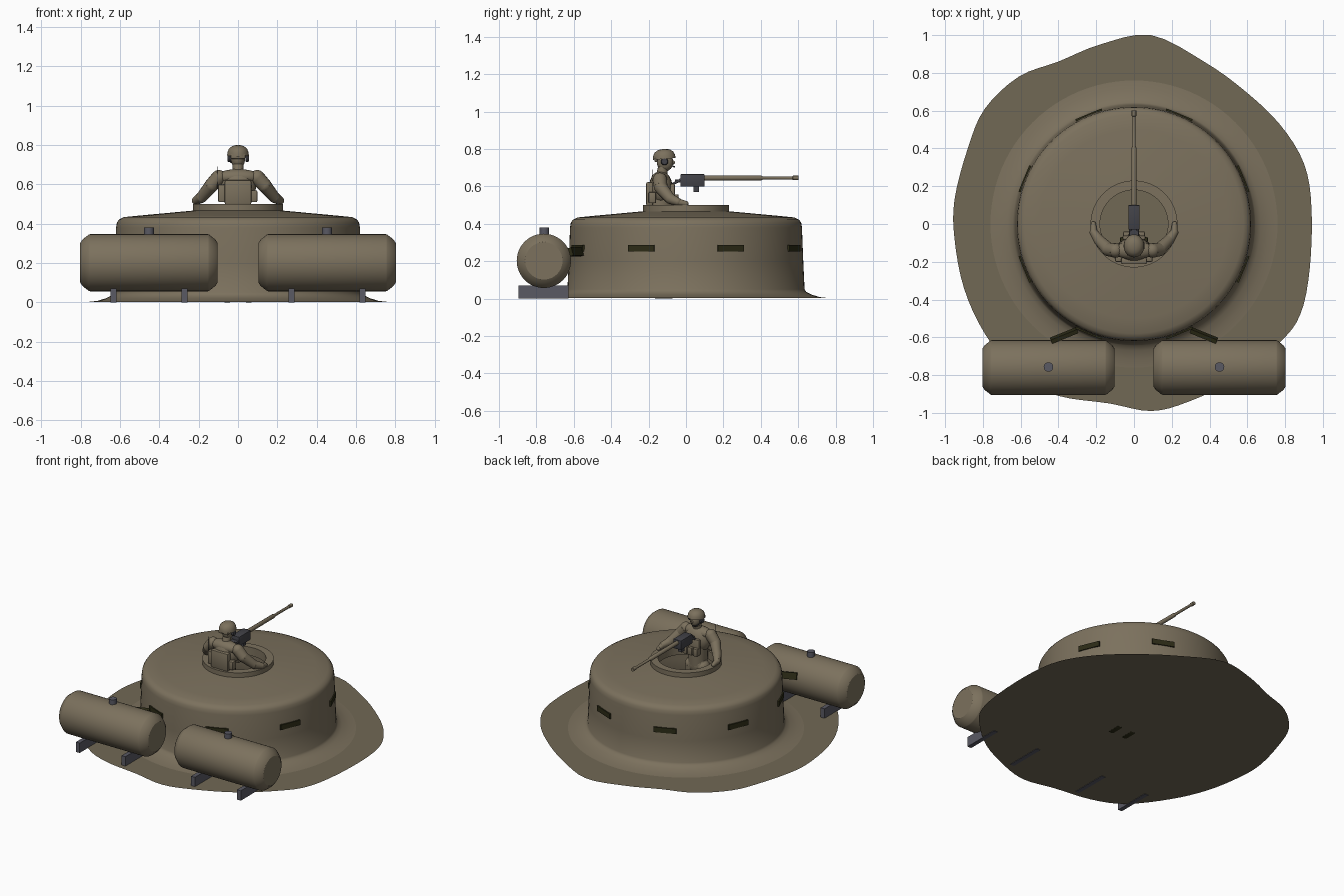
import bpy, bmesh, math
from mathutils import Matrix, Vector

cube = bpy.data.objects.get("Cube")
if cube:
    bpy.data.objects.remove(cube, do_unlink=True)


def material(name, r, g, b):
    m = bpy.data.materials.new(name)
    m.use_nodes = True
    m.diffuse_color = (r, g, b, 1)
    bsdf = m.node_tree.nodes["Principled BSDF"]
    bsdf.inputs["Base Color"].default_value = (r, g, b, 1)
    bsdf.inputs["Roughness"].default_value = 0.8
    return m


TAN = material("drab_tan", 0.2, 0.165, 0.11)
EARTH = material("dull_earth", 0.165, 0.14, 0.09)
SLIT = material("dark_olive", 0.025, 0.024, 0.008)
STEEL = material("blue_grey_steel", 0.1, 0.1, 0.125)
GUN = material("gunmetal", 0.055, 0.055, 0.065)


def finish(name, bm, mat, angle=35):
    bmesh.ops.recalc_face_normals(bm, faces=bm.faces)
    mesh = bpy.data.meshes.new(name)
    bm.to_mesh(mesh)
    bm.free()
    mesh.materials.append(mat)
    ob = bpy.data.objects.new(name, mesh)
    bpy.context.collection.objects.link(ob)
    bpy.ops.object.select_all(action="DESELECT")
    ob.select_set(True)
    bpy.context.view_layer.objects.active = ob
    if angle:
        bpy.ops.object.shade_smooth_by_angle(angle=math.radians(angle))
    return ob


def box(name, loc, size, mat, rot=Matrix(), bevel=0):
    bm = bmesh.new()
    bmesh.ops.create_cube(bm, size=1, matrix=Matrix.Diagonal((*size, 1)))
    if bevel:
        bmesh.ops.bevel(bm, geom=bm.edges[:], offset=bevel, segments=2, affect="EDGES", profile=0.5)
    bm.transform(Matrix.Translation(loc) @ rot)
    return finish(name, bm, mat, 35 if bevel else 0)


def lathe(name, profile, mat, loc=(0, 0, 0), rot=Matrix(), steps=64, angle=35):
    # Revolve (radius, height) pairs round the z axis
    bm = bmesh.new()
    verts = [bm.verts.new((r, 0, z)) for r, z in profile]
    edges = [bm.edges.new(pair) for pair in zip(verts, verts[1:])]
    bmesh.ops.spin(bm, geom=verts + edges, axis=(0, 0, 1), cent=(0, 0, 0),
                   angle=math.tau, steps=steps)
    bmesh.ops.remove_doubles(bm, verts=bm.verts, dist=0.0001)
    bm.transform(Matrix.Translation(loc) @ rot)
    return finish(name, bm, mat, angle)


def ball(name, loc, size, mat):
    bm = bmesh.new()
    bmesh.ops.create_uvsphere(bm, u_segments=20, v_segments=12, radius=1,
                              matrix=Matrix.Translation(loc) @ Matrix.Diagonal((*size, 1)))
    return finish(name, bm, mat, 60)


def limb(name, points, mat):
    # Tapered tube through (x, y, z, radius) points with round joints
    bm = bmesh.new()
    for a, b in zip(points, points[1:]):
        p, q = Vector(a[:3]), Vector(b[:3])
        turn = (q - p).to_track_quat("Z", "Y").to_matrix().to_4x4()
        bmesh.ops.create_cone(bm, cap_ends=True, segments=14, radius1=a[3], radius2=b[3],
                              depth=(q - p).length, matrix=Matrix.Translation((p + q) / 2) @ turn)
    for p in points:
        bmesh.ops.create_uvsphere(bm, u_segments=14, v_segments=8, radius=p[3],
                                  matrix=Matrix.Translation(p[:3]))
    return finish(name, bm, mat, 50)


TO_X = Matrix.Rotation(math.pi / 2, 4, "Y")
TO_Y = Matrix.Rotation(-math.pi / 2, 4, "X")

# Ground sheet with a wavy outline
outline = [(.09, 1), (-.18, .95), (-.4, .86), (-.61, .78), (-.79, .61), (-.88, .4),
           (-.95, .13), (-.95, -.08), (-.9, -.34), (-.79, -.58), (-.61, -.81), (-.4, -.91),
           (-.13, -.95), (.09, -.99), (.29, -.94), (.56, -.81), (.77, -.63), (.88, -.48),
           (.93, -.24), (.94, .08), (.9, .32), (.77, .53), (.58, .71), (.37, .86)]
pts = [Vector((x, y, 0.003)) for x, y in outline]
bm = bmesh.new()
ring = []
for i in range(len(pts)):
    a, b, c, d = (pts[(i + k) % len(pts)] for k in (-1, 0, 1, 2))
    for s in range(4):
        t = s / 4
        ring.append(bm.verts.new(0.5 * (2 * b + (c - a) * t + (2 * a - 5 * b + 4 * c - d) * t * t
                                        + (3 * b - a - 3 * c + d) * t ** 3)))
bm.faces.new(ring)
finish("ground_sheet", bm, EARTH, 0)

# Domed shell with flared foot, and the hatch collar
lathe("bunker_shell", [(.76, .003), (.715, .008), (.67, .022), (.643, .036), (.634, .05),
                       (.627, .2), (.62, .38), (.616, .405), (.605, .422), (.58, .434),
                       (.5, .442), (.23, .467), (.18, .469)], TAN, steps=96, angle=50)
lathe("hatch_collar", [(.18, .44), (.18, .5), (.23, .5), (.23, .46)], TAN)

# Vision slits round the wall
for k in range(8):
    a = math.radians(22.5 + 45 * k)
    box("vision_slit", (.613 * math.cos(a), .613 * math.sin(a), .27), (.036, .15, .036),
        SLIT, Matrix.Rotation(a, 4, "Z"))

for side in (-1, 1):
    # Slanted shutter beside each front slit
    box("front_shutter", (side * .37, -.59, .25), (.15, .022, .045), SLIT,
        Matrix.Rotation(-side * math.radians(22), 4, "Z") @ Matrix.Rotation(.3, 4, "X"))
    # Fuel tank, filler cap and saddles
    x = side * .453
    half = [(.1, .35), (.118, .338), (.143, .306), (.145, .3)]
    tank = [(0, -.35)] + [(r, -z) for r, z in half] + half[::-1] + [(0, .35)]
    lathe("fuel_tank", tank, TAN, (x, -.76, .202), TO_X, 48, 25)
    lathe("filler_cap", [(0, .33), (.025, .33), (.025, .38), (0, .38)], STEEL, (x, -.757, 0), steps=20)
    for offset in (-.18, .18):
        box("tank_saddle", (x + offset, -.762, .035), (.03, .265, .07), STEEL)

# Gun: receiver, barrel, muzzle, grips and mount
box("gun_receiver", (0, .035, .632), (.06, .13, .066), GUN, bevel=.003)
lathe("gun_barrel", [(0, .09), (.014, .09), (.014, .4), (.009, .41), (.009, .57), (.012, .572),
                     (.012, .602), (0, .602)], TAN, (0, 0, .645), TO_Y, 16)
box("gun_mount", (0, .055, .585), (.03, .03, .032), GUN)
box("gun_grip_bar", (0, -.045, .63), (.05, .03, .016), GUN)
for side in (-1, 1):
    limb("gun_handle", [(side * .02, -.03, .635, .007), (side * .022, -.075, .61, .007)], GUN)

# Gunner's body
ball("gunner_hips", (0, -.13, .41), (.075, .055, .07), TAN)
limb("gunner_waist", [(0, -.135, .42, .062), (0, -.135, .54, .067)], TAN)
ball("gunner_chest", (0, -.135, .59), (.092, .064, .092), TAN)
ball("gunner_shoulders", (0, -.14, .638), (.115, .047, .04), TAN)
limb("gunner_neck", [(0, -.135, .64, .03), (0, -.12, .71, .027)], TAN)
box("vest_front", (0, -.072, .56), (.12, .024, .11), TAN, bevel=.008)
box("back_pack", (0, -.195, .56), (.135, .036, .125), TAN, bevel=.008)
box("radio_pouch", (-.078, -.18, .555), (.045, .04, .09), TAN, bevel=.006)
limb("radio_aerial", [(-.105, -.18, .58, .002), (-.105, -.18, .69, .0015)], GUN)
box("side_pouch", (.078, -.18, .54), (.04, .04, .06), TAN, bevel=.006)
for x in (-.04, 0, .04):
    box("chest_pouch", (x, -.055, .53), (.034, .03, .055), TAN, bevel=.005)

# Arms, legs and boots
for side in (-1, 1):
    limb("gunner_arm", [(side * .098, -.14, .635, .039), (side * .135, -.135, .595, .036),
                        (side * .185, -.085, .535, .029), (side * .213, -.045, .518, .022)], TAN)
    limb("gunner_hand", [(side * .213, -.045, .516, .02), (side * .215, .0, .508, .014)], TAN)
    limb("gunner_leg", [(side * .04, -.13, .4, .05), (side * .048, -.12, .22, .038),
                        (side * .052, -.14, .04, .028)], TAN)
    box("gunner_boot", (side * .055, -.12, .022), (.04, .1, .044), SLIT, bevel=.008)

# Head, helmet and headset
ball("gunner_head", (0, -.112, .73), (.036, .044, .05), TAN)
ball("gunner_nose", (0, -.068, .728), (.007, .01, .01), TAN)
lathe("helmet", [(.058, 0), (.056, .018), (.048, .036), (.032, .048), (.015, .052), (0, .053)],
      TAN, (0, -.116, .747), Matrix.Rotation(.08, 4, "X") @ Matrix.Diagonal((.95, 1.05, 1, 1)), 28, 60)
box("helmet_back_rim", (0, -.16, .742), (.075, .016, .024), TAN, bevel=.006)
for side in (-1, 1):
    lathe("headset_cup", [(0, -.008), (.016, -.008), (.02, 0), (.016, .01), (0, .01)], GUN,
          (side * .045, -.115, .733), TO_X, 16)
limb("headset_mic", [(-.045, -.105, .722, .003), (-.03, -.07, .708, .003),
                     (-.008, -.062, .705, .004)], GUN)
